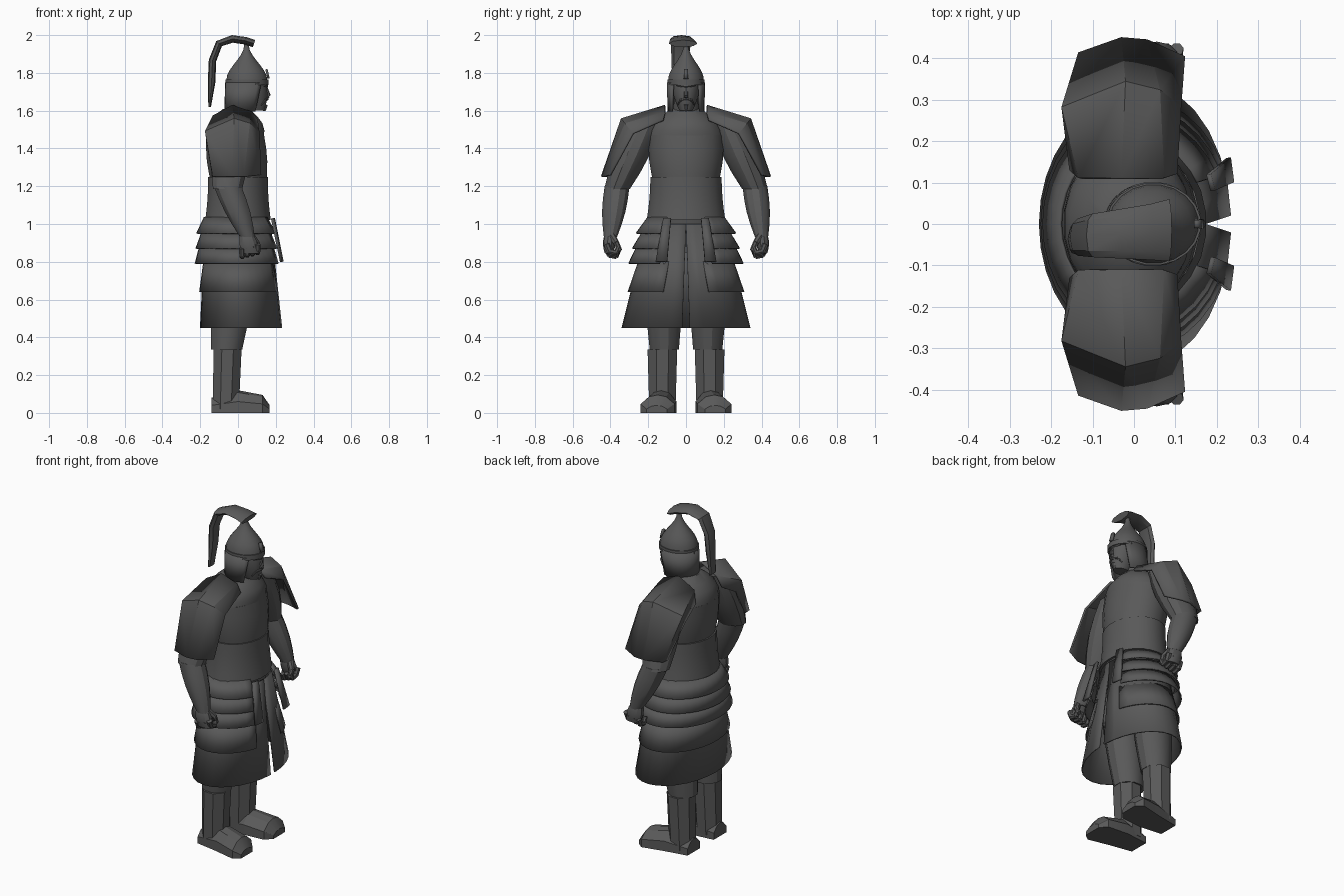
import bpy, bmesh
from math import sin, cos, pi, asin, radians
from mathutils import Vector

if "Cube" in bpy.data.objects:
    bpy.data.objects.remove(bpy.data.objects["Cube"])

shade = (0.1, 0.1, 0.1, 1)
grey = bpy.data.materials.new("dark grey")
grey.use_nodes = True
grey.diffuse_color = shade
grey.node_tree.nodes["Principled BSDF"].inputs["Base Color"].default_value = shade


def finish(name, bm, angle=30, thickness=0):
    bmesh.ops.recalc_face_normals(bm, faces=bm.faces[:])
    mesh = bpy.data.meshes.new(name)
    bm.to_mesh(mesh)
    bm.free()
    mesh.materials.append(grey)
    part = bpy.data.objects.new(name, mesh)
    bpy.context.collection.objects.link(part)
    if thickness:
        solid = part.modifiers.new("thickness", "SOLIDIFY")
        solid.thickness, solid.offset = thickness, 0
    bpy.ops.object.select_all(action="DESELECT")
    part.select_set(True)
    bpy.context.view_layer.objects.active = part
    bpy.ops.object.shade_smooth_by_angle(angle=radians(angle))


def bridge(bm, rows, closed=False):
    """Join rows of points with quads; closed rows also get end caps."""
    grid = [[bm.verts.new(point) for point in row] for row in rows]
    count = len(grid[0])
    for low, high in zip(grid, grid[1:]):
        for i in range(count if closed else count - 1):
            j = (i + 1) % count
            bm.faces.new((low[i], low[j], high[j], high[i]))
    if closed:
        bm.faces.new(grid[0])
        bm.faces.new(grid[-1])


def mix(pair, t):
    return pair[0] + (pair[1] - pair[0]) * t


def body(name, z, depth, width, x=(0, 0), y=(0, 0), bulge=0.0, steps=4, sides=16, angle=30,
         ease=lambda t: t):
    """Tapered oval body; every pair runs from bottom to top."""
    rows = []
    for k in range(steps + 1):
        t = k / steps
        swell = bulge * sin(pi * t)
        rx, ry = mix(depth, ease(t)) + swell, mix(width, ease(t)) + swell
        turns = [2 * pi * (i + 0.5) / sides for i in range(sides)]
        rows.append([(mix(x, t) + rx * cos(a), mix(y, t) + ry * sin(a), mix(z, t)) for a in turns])
    bm = bmesh.new()
    bridge(bm, rows, closed=True)
    finish(name, bm, angle)


def open_wrap(name, centre, rows, segments=28, thickness=0.008):
    """Cloth open at the front, from rows of height, depth, width and half gap."""
    bm = bmesh.new()
    points = []
    for z, depth, width, gap in rows:
        start = asin(gap / width)
        turns = [mix((start, 2 * pi - start), i / segments) for i in range(segments + 1)]
        points.append([(centre(z) + depth * cos(a), width * sin(a), z) for a in turns])
    bridge(bm, points)
    finish(name, bm, thickness=thickness)


def skirt_tier(name, top, bottom, gaps, flare=(0, 0)):
    """Band of the skirt cone, pushed outwards by the flare."""
    rows = []
    for z, gap, extra in zip((top, bottom), gaps, flare):
        drop = 1 - z
        rows.append((z, 0.17 + drop * 0.08 + extra * 0.9, 0.2 + drop * 0.25 + extra, gap))
    open_wrap(name, lambda z: 0.03 * (1 - z), rows)


def plate(name, rows, side=1, thickness=0.012):
    bm = bmesh.new()
    bridge(bm, [[(x, y * side, z) for x, y, z in row] for row in rows])
    finish(name, bm, angle=15, thickness=thickness)


def rods(bm, path, start, end, side=1):
    """Chain of tapering tubes along a path."""
    points = [Vector((x, y * side, z)) for x, y, z in path]
    pieces = len(points) - 1
    for k in range(pieces):
        step = points[k + 1] - points[k]
        matrix = step.to_track_quat("Z", "Y").to_matrix().to_4x4()
        matrix.translation = (points[k] + points[k + 1]) / 2
        bmesh.ops.create_cone(bm, cap_ends=True, segments=7, depth=step.length * 1.15, matrix=matrix,
                              radius1=mix((start, end), k / pieces),
                              radius2=mix((start, end), (k + 1) / pieces))


# Torso and body armour
body("waist_armour", z=(1.02, 1.25), depth=(0.175, 0.16), width=(0.21, 0.19), bulge=-0.005, sides=24)
body("chest_armour", z=(1.2, 1.47), depth=(0.145, 0.155), width=(0.17, 0.2), x=(0.005, -0.015),
     bulge=0.012, sides=20)
body("upper_chest", z=(1.46, 1.61), depth=(0.155, 0.07), width=(0.2, 0.08), x=(-0.015, -0.01),
     bulge=0.03, sides=20, angle=40)
body("neck", z=(1.54, 1.7), depth=(0.07, 0.06), width=(0.075, 0.06), x=(-0.01, 0.04))
body("hips", z=(0.85, 1.03), depth=(0.13, 0.165), width=(0.17, 0.195))

# Long split skirt, its overlapping tier and three short armour tiers
skirt_tier("long_skirt", 1, 0.45, gaps=(0, 0.02))
skirt_tier("lower_skirt_tier", 0.8, 0.64, gaps=(0.09, 0.12), flare=(0, 0.015))
for i in range(3):
    top, gap = 1.035 - i * 0.08, 0.1 + i * 0.012
    skirt_tier("armour_tier", top, top - 0.085, gaps=(gap, gap + 0.015), flare=(0.01 + i * 0.01, 0.05))

# Helmet with a pointed bowl, rim, plaque and neck guard
body("helmet_bowl", z=(1.76, 1.95), depth=(0.11, 0.012), width=(0.096, 0.012), x=(0.047, 0.045),
     steps=7, sides=20, ease=lambda t: (1 - cos(pi * t)) / 2)
body("helmet_rim", z=(1.735, 1.765), depth=(0.115, 0.115), width=(0.1, 0.1), x=(0.047, 0.047), steps=1, sides=20)
open_wrap("neck_guard", lambda z: 0.045 - (1.75 - z) * 0.1,
          [(1.75, 0.108, 0.097, 0.068), (1.595, 0.097, 0.092, 0.072)], 20, 0.01)
plate("brow_plaque", [[(x, -w, z), (x, w, z)] for x, w, z in ((0.162, 0.012, 1.77), (0.15, 0.01, 1.82))])

# Crest: flattened plume that arches backwards and narrows
spine = [Vector((x, 0, z)) for x, z in
         ((0.085, 1.955), (0.04, 1.97), (-0.03, 1.98), (-0.1, 1.955), (-0.135, 1.865), (-0.14, 1.75), (-0.15, 1.62))]
rows = []
for k, point in enumerate(spine):
    t = k / (len(spine) - 1)
    along = (spine[min(k + 1, len(spine) - 1)] - spine[max(k - 1, 0)]).normalized()
    outward = Vector((along.z, 0, -along.x)) * (0.007 if t == 1 else 0.02)
    middle = point + Vector((0, mix((-0.015, -0.04), t), 0))
    spread = Vector((0, mix((0.075, 0.03), t), 0))
    rows.append([middle + spread * cos(i * pi / 4) + outward * sin(i * pi / 4) for i in range(8)])
bm = bmesh.new()
bridge(bm, rows, closed=True)
finish("helmet_crest", bm)

# Face with nose, brows, moustache and beard
body("head", z=(1.6, 1.76), depth=(0.05, 0.09), width=(0.035, 0.075), x=(0.09, 0.06), bulge=0.012)
bm = bmesh.new()
rods(bm, [(0.146, 0, 1.725), (0.162, 0, 1.68), (0.15, 0, 1.673)], start=0.009, end=0.013)
rods(bm, [(0.145, 0, 1.63), (0.14, 0, 1.6)], start=0.014, end=0.007)
for side in (1, -1):
    rods(bm, [(0.15, 0, 1.73), (0.138, 0.045, 1.737)], start=0.01, end=0.008, side=side)
    rods(bm, [(0.153, 0, 1.663), (0.143, 0.03, 1.655), (0.125, 0.045, 1.63)], start=0.01, end=0.003, side=side)
finish("face_details", bm)

for side, label in ((1, "left"), (-1, "right")):
    # Shoulder guard: inner edge, bend and outer edge, each running back to front
    plate(label + "_shoulder_guard", [
        [(-0.15, 0.13, 1.5), (-0.13, 0.11, 1.57), (-0.03, 0.11, 1.625), (0.07, 0.11, 1.59), (0.1, 0.12, 1.55)],
        [(-0.16, 0.25, 1.43), (-0.17, 0.28, 1.49), (-0.02, 0.34, 1.555), (0.06, 0.32, 1.53), (0.11, 0.28, 1.48)],
        [(-0.13, 0.37, 1.25), (-0.13, 0.41, 1.25), (-0.03, 0.445, 1.25), (0.03, 0.44, 1.25), (0.12, 0.4, 1.26)],
    ], side)
    plate(label + "_front_flap", [[(0.19, 0.08, 1.03), (0.18, 0.12, 1.03)],
                                  [(0.236, 0.1, 0.8), (0.228, 0.16, 0.8)]], side)

    # Arm
    body(label + "_sleeve", z=(1.185, 1.54), depth=(0.08, 0.08), width=(0.07, 0.08), x=(-0.055, -0.03),
         y=(0.365 * side, 0.21 * side), bulge=0.022, sides=12)
    body(label + "_forearm", z=(0.93, 1.2), depth=(0.04, 0.075), width=(0.036, 0.068), x=(0.05, -0.055),
         y=(0.4 * side, 0.365 * side), bulge=0.012, sides=12)

    # Fist: palm, curled fingers and thumb
    body(label + "_palm", z=(0.845, 0.95), depth=(0.045, 0.036), width=(0.02, 0.03), x=(0.065, 0.045),
         y=(0.41 * side, 0.4 * side), bulge=0.01, sides=10)
    bm = bmesh.new()
    for i in range(4):
        x, z = 0.022 + i * 0.027, 0.835 + i * 0.007
        curl = [(x, 0.42, z + 0.035), (x, 0.405, z), (x, 0.37, z - 0.008), (x, 0.355, z + 0.025)]
        rods(bm, curl, start=0.017, end=0.012, side=side)
    rods(bm, [(0.075, 0.39, 0.93), (0.1, 0.37, 0.9), (0.1, 0.35, 0.86)], start=0.02, end=0.012, side=side)
    finish(label + "_fingers", bm)

    # Trouser leg and boot
    body(label + "_trouser_leg", z=(0.335, 0.92), depth=(0.085, 0.12), width=(0.08, 0.1), x=(-0.06, 0),
         y=(0.115 * side, 0.12 * side), bulge=0.012, sides=12)
    body(label + "_boot_shaft", z=(0.02, 0.335), depth=(0.075, 0.08), width=(0.075, 0.085), x=(-0.065, -0.055),
         y=(0.125 * side, 0.125 * side), steps=1, sides=8)
    rows = []
    for x, half, middle, height in ((-0.14, 0.06, 0.125, 0.08), (0, 0.08, 0.13, 0.12),
                                    (0.13, 0.09, 0.15, 0.095), (0.168, 0.055, 0.155, 0.04)):
        outline = [(-1, 0), (-1, 0.5), (-0.5, 0.9), (0, 1), (0.5, 0.9), (1, 0.5), (1, 0)]
        rows.append([(x, (middle + half * across) * side, height * up) for across, up in outline])
    bm = bmesh.new()
    bridge(bm, rows, closed=True)
    finish(label + "_boot_foot", bm, angle=20)
